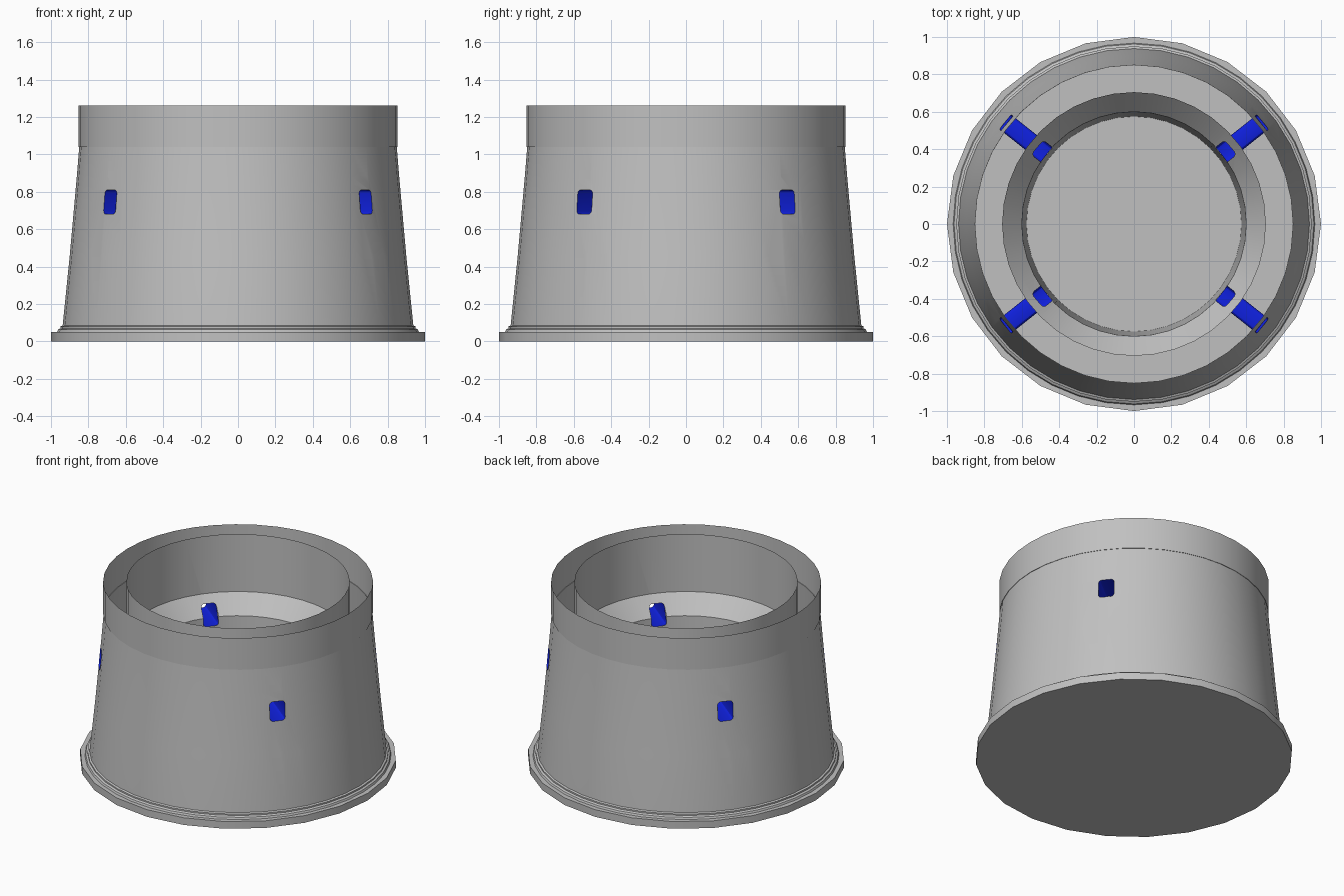
import bpy, bmesh, math
from mathutils import Vector

cube = bpy.data.objects.get("Cube")
if cube:
    bpy.data.objects.remove(cube, do_unlink=True)


def make_material(name, rgb):
    mat = bpy.data.materials.new(name)
    mat.use_nodes = True
    color = (*rgb, 1.0)
    mat.diffuse_color = color
    mat.node_tree.nodes["Principled BSDF"].inputs["Base Color"].default_value = color
    return mat


grey = make_material("light grey", (0.53, 0.53, 0.53))
blue = make_material("deep blue", (0.005, 0.015, 0.75))

# Rounded port outline in (sideways, height), shared by holes and tubes
PORT_W, PORT_LOW, PORT_HIGH, CORNER = 0.05, 0.68, 0.81, 0.02
PORT = []
for k, (sx, top) in enumerate([(1, 1), (-1, 1), (-1, 0), (1, 0)]):
    cu = sx * (PORT_W - CORNER)
    cz = PORT_HIGH - CORNER if top else PORT_LOW + CORNER
    for step in range(4):
        a = math.radians(90 * k + 30 * step)
        PORT.append((cu + CORNER * math.cos(a), cz + CORNER * math.sin(a)))

PORT_ANGLES = [math.radians(a) for a in (38.4, 141.6, 218.4, 321.6)]


def finish(name, bm, mat):
    mesh = bpy.data.meshes.new(name)
    bm.to_mesh(mesh)
    bm.free()
    mesh.materials.append(mat)
    obj = bpy.data.objects.new(name, mesh)
    bpy.context.collection.objects.link(obj)
    bpy.ops.object.select_all(action='DESELECT')
    obj.select_set(True)
    bpy.context.view_layer.objects.active = obj
    bpy.ops.object.shade_smooth_by_angle(angle=math.radians(25))
    return obj


def revolve(profile, segments):
    """Turn an (r, z) profile listed so that faces point to its right."""
    bm = bmesh.new()
    rings = []
    for r, z in profile:
        rings.append([bm.verts.new((r * math.cos(t), r * math.sin(t), z))
                      for t in (2 * math.pi * i / segments for i in range(segments))])
    for a, b in zip(rings, rings[1:]):
        for i in range(segments):
            j = (i + 1) % segments
            bm.faces.new((a[i], a[j], b[j], b[i]))
    bmesh.ops.remove_doubles(bm, verts=bm.verts, dist=1e-5)
    return bm


def cut_port(bm, angle):
    """Trim a port-shaped opening by slicing the faces around it."""
    out = Vector((math.cos(angle), math.sin(angle), 0))
    side = Vector((-out.y, out.x, 0))
    up = Vector((0, 0, 1))

    def touches(face):
        us = [v.co.dot(side) for v in face.verts]
        zs = [v.co.z for v in face.verts]
        return (face.calc_center_median().dot(out) > 0
                and min(us) < PORT_W and max(us) > -PORT_W
                and min(zs) < PORT_HIGH and max(zs) > PORT_LOW)

    inside = [f for f in bm.faces if touches(f)]
    for (u0, z0), (u1, z1) in zip(PORT, PORT[1:] + PORT[:1]):
        normal = (side * (z0 - z1) + up * (u1 - u0)).normalized()
        point = side * u0 + up * z0
        geom = set(inside)
        for f in inside:
            geom.update(f.edges)
            geom.update(f.verts)
        result = bmesh.ops.bisect_plane(bm, geom=list(geom), dist=1e-5,
                                        plane_co=point, plane_no=normal)
        inside = [f for f in result["geom"] if isinstance(f, bmesh.types.BMFace)
                  and normal.dot(f.calc_center_median() - point) > 0]
    bmesh.ops.delete(bm, geom=inside, context='FACES')


# Base plate with wide flange
finish("base_flange", revolve([(0, 0), (1, 0), (1, 0.05), (0, 0.05)], 24), grey)

# Stepped collar at the foot of the shell
finish("base_collar", revolve([(0.967, 0.05), (0.962, 0.063), (0.95, 0.07),
                               (0.95, 0.08), (0.938, 0.085)], 40), grey)

# Tapered outer shell with four ports
shell = revolve([(0.94, 0.05), (0.938, 0.08), (0.9, 0.455), (0.862, 0.88),
                 (0.849, 1.04), (0.852, 1.04), (0.852, 1.26)], 40)
for angle in PORT_ANGLES:
    cut_port(shell, angle)
finish("outer_shell", shell, grey)

# Inner sleeve: upper cylinder, funnel and lower well
sleeve = revolve([(0.705, 1.26), (0.705, 0.86), (0.6, 0.74), (0.575, 0.05)], 40)
for angle in PORT_ANGLES:
    cut_port(sleeve, angle)
finish("inner_sleeve", sleeve, grey)


def shell_radius(z):
    return 0.862 + (0.88 - z) * 0.0894


def sleeve_radius(z):
    return 0.6 + (z - 0.74) * (0.875 if z > 0.74 else 0.036)


# Hollow blue tubes joining the sleeve to the shell
for number, angle in enumerate(PORT_ANGLES, 1):
    out = Vector((math.cos(angle), math.sin(angle), 0))
    side = Vector((-out.y, out.x, 0))
    bm = bmesh.new()
    ends = []
    for radius in (sleeve_radius, shell_radius):
        ends.append([bm.verts.new(out * math.sqrt(radius(z) ** 2 - u * u)
                                  + side * u + Vector((0, 0, z))) for u, z in PORT])
    a, b = ends
    for i in range(len(PORT)):
        j = (i + 1) % len(PORT)
        bm.faces.new((a[i], a[j], b[j], b[i]))
    finish(f"port_tube_{number}", bm, blue)
